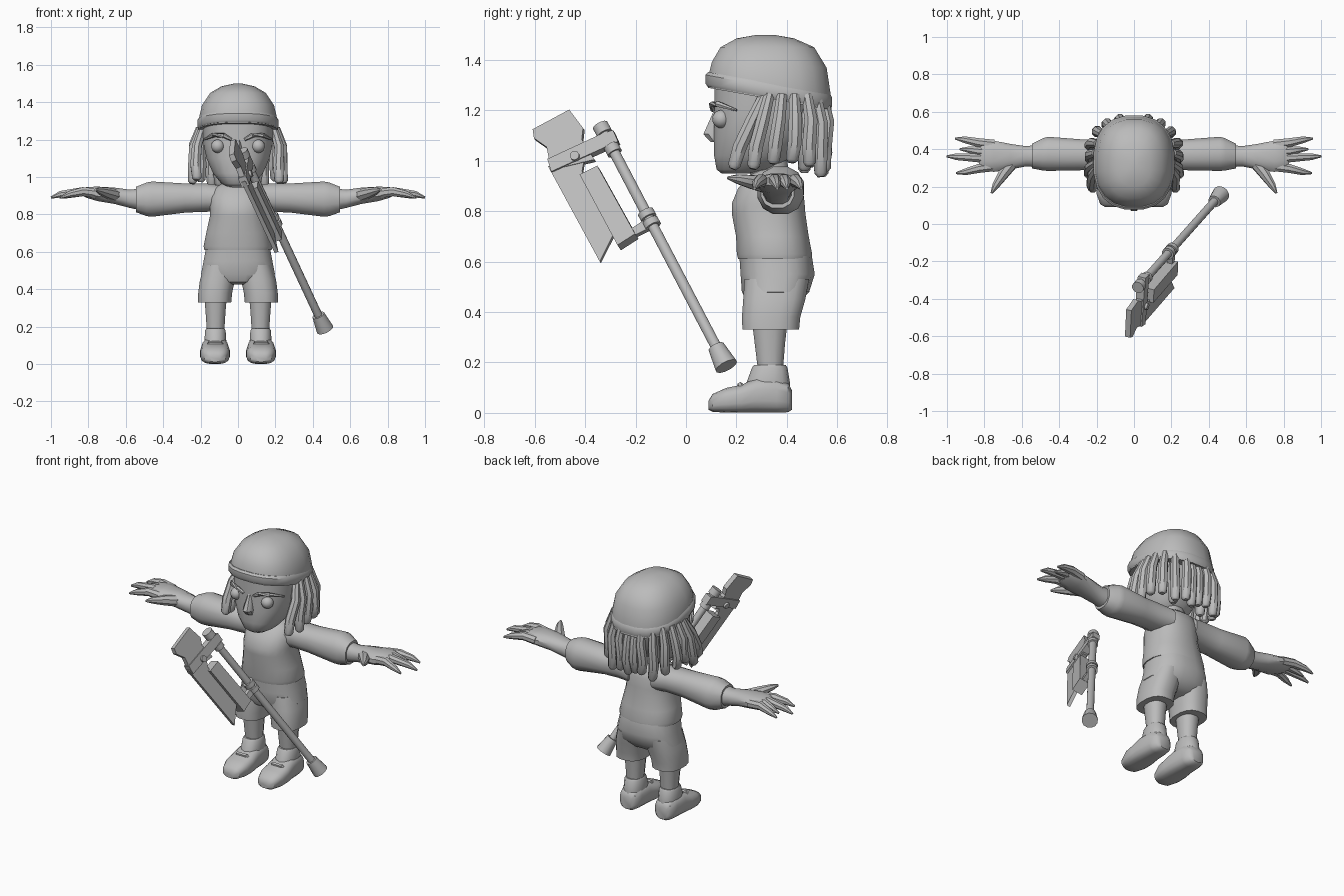
import bpy, bmesh, math, random
from mathutils import Vector as V

random.seed(4)
grey = bpy.data.materials.new("plain_grey")
grey.diffuse_color = (0.5, 0.5, 0.5, 1)


def finish(name, bm, angle=40):
    bmesh.ops.recalc_face_normals(bm, faces=bm.faces)
    me = bpy.data.meshes.new(name)
    bm.to_mesh(me)
    bm.free()
    me.materials.append(grey)
    ob = bpy.data.objects.new(name, me)
    bpy.context.collection.objects.link(ob)
    bpy.ops.object.select_all(action='DESELECT')
    ob.select_set(True)
    bpy.context.view_layer.objects.active = ob
    if angle:
        bpy.ops.object.shade_smooth_by_angle(angle=math.radians(angle))
    return ob


def skin(name, rings, n=16, p=2.0, angle=40):
    """Skin superellipse rings, each given as (centre, half axis, half axis)."""
    bm = bmesh.new()
    loops = []
    for c, u, v in rings:
        loop = []
        for i in range(n):
            a = 2 * math.pi * (i + 0.5) / n
            cs, sn = math.cos(a), math.sin(a)
            loop.append(bm.verts.new(c + u * math.copysign(abs(cs) ** (2 / p), cs)
                                     + v * math.copysign(abs(sn) ** (2 / p), sn)))
        loops.append(loop)
    for a, b in zip(loops, loops[1:]):
        for i in range(n):
            j = (i + 1) % n
            bm.faces.new((a[i], a[j], b[j], b[i]))
    bm.faces.new(loops[0])
    bm.faces.new(loops[-1])
    return finish(name, bm, angle)


def stack(name, rows, cx=0, n=16, p=2.3):
    """Upright form; rows are (z, front y, back y, half width, x offset, slope)."""
    rings = []
    for z, f, b, w, *more in rows:
        dx, slope = (list(more) + [0, 0])[:2]
        r = (b - f) / 2
        rings.append((V((cx + dx, (f + b) / 2, z)), V((w, 0, 0)), V((0, r, r * slope))))
    return skin(name, rings, n, p)


def along_x(name, rows, s, n=12, p=2.3):
    """Sideways form; rows are (x, centre y, centre z, half y, half z)."""
    return skin(name, [(V((s * x, y, z)), V((0, a, 0)), V((0, 0, b)))
                       for x, y, z, a, b in rows], n, p)


def tube(name, pts, radii, n=8, angle=40):
    pts = [V(q) for q in pts]
    rings = []
    for i, c in enumerate(pts):
        d = (pts[min(i + 1, len(pts) - 1)] - pts[max(i - 1, 0)]).normalized()
        u = d.cross(V((1, 0, 0)) if abs(d.x) < 0.8 else V((0, 0, 1))).normalized()
        rings.append((c, u * radii[i], d.cross(u) * radii[i]))
    return skin(name, rings, n, 2, angle)


# Head, nose and cap
stack("head", [(.95, .14, .26, .06), (.965, .12, .36, .09), (1.02, .11, .42, .135),
               (1.1, .11, .47, .17), (1.18, .11, .5, .187), (1.3, .11, .53, .19)], n=20, p=2.4)
stack("nose", [(1.2, .11, .14, .012), (1.105, .066, .15, .032), (1.075, .095, .15, .024)], n=8)
stack("cap", [(1.245, .085, .58, .213, 0, -.18), (1.30, .085, .575, .213, 0, -.12),
              (1.38, .10, .56, .195, 0, -.05), (1.45, .135, .51, .15), (1.485, .2, .43, .09),
              (1.499, .28, .35, .025)], n=20, p=2.4)
stack("cap_band", [(1.25, .082, .578, .213, 0, -.18), (1.262, .074, .582, .219, 0, -.18),
                   (1.295, .074, .582, .219, 0, -.18), (1.308, .085, .574, .21, 0, -.18)],
      n=20, p=2.4)

# Neck, shirt and hips
stack("neck", [(.9, .26, .42, .08), (1.02, .24, .4, .075)], n=12)
stack("shirt", [(.61, .205, .5, .182), (.63, .2, .502, .186), (.7, .197, .488, .172),
                (.79, .18, .475, .152), (.83, .18, .472, .152), (.89, .205, .465, .15),
                (.94, .25, .45, .13), (.965, .28, .42, .085)], n=20)
stack("shorts_hips", [(.625, .21, .5, .172), (.55, .215, .512, .186), (.48, .22, .49, .2),
                      (.44, .24, .45, .15), (.425, .28, .41, .1)], n=20, p=2.5)

for side, s in (("right", 1), ("left", -1)):
    # Eyes and brows
    bm = bmesh.new()
    bmesh.ops.create_uvsphere(bm, u_segments=14, v_segments=10, radius=.036)
    bmesh.ops.translate(bm, verts=bm.verts, vec=(s * .108, .14, 1.165))
    finish(side + "_eye", bm)
    tube(side + "_brow", [(s * .035, .105, 1.2), (s * .075, .103, 1.222),
                          (s * .13, .125, 1.225), (s * .185, .2, 1.2)],
         [.008, .013, .013, .005], 6)

    # Sleeve and hand
    along_x(side + "_sleeve", [(.08, .37, .885, .1, .07), (.17, .37, .89, .085, .078),
                               (.28, .37, .888, .085, .08), (.46, .375, .882, .094, .097),
                               (.49, .372, .881, .088, .092), (.545, .363, .88, .068, .07)], s)
    along_x(side + "_palm", [(.52, .363, .88, .06, .06), (.58, .362, .884, .056, .05),
                             (.66, .36, .9, .07, .045), (.75, .362, .91, .086, .04),
                             (.81, .366, .918, .08, .03), (.83, .366, .918, .065, .018)], s)
    for i, (by, tx, ty) in enumerate([(.425, .955, .457), (.385, .93, .4),
                                      (.35, 1.0, .362), (.308, .95, .272)]):
        tube(f"{side}_finger_{i + 1}",
             [(s * .75, by, .912), (s * .83, by * .7 + ty * .3, .922),
              (s * (tx - .05), by * .2 + ty * .8, .908), (s * tx, ty, .89)],
             [.028, .026, .019, .006])
    tube(side + "_thumb", [(s * .65, .33, .9), (s * .7, .265, .915),
                           (s * .74, .205, .927), (s * .762, .165, .932)],
         [.035, .03, .02, .006])

    # Shorts leg, shin and shoe
    stack(side + "_shorts_leg", [(.53, .23, .49, .085, -.03), (.45, .225, .475, .095, -.015),
                                 (.38, .22, .455, .092, -.003), (.33, .222, .45, .09)],
          s * .125, p=2.5) if s > 0 else \
        stack(side + "_shorts_leg", [(.53, .23, .49, .085, .03), (.45, .225, .475, .095, .015),
                                     (.38, .22, .455, .092, .003), (.33, .222, .45, .09)],
              s * .125, p=2.5)
    stack(side + "_shin", [(.36, .26, .405, .062), (.28, .27, .395, .055),
                           (.16, .285, .385, .047)], s * .12, n=12)
    foot = [(.09, .012, .05, .03), (.105, .004, .075, .058), (.16, 0, .1, .078),
            (.22, 0, .112, .08), (.28, 0, .14, .074), (.36, 0, .14, .068),
            (.405, .002, .12, .056), (.42, .012, .09, .035)]
    skin(side + "_shoe", [(V((s * .123, y, (a + b) / 2)), V((w, 0, 0)), V((0, 0, (b - a) / 2)))
                          for y, a, b, w in foot], 16, 2.9)
    stack(side + "_shoe_collar", [(.06, .22, .415, .06), (.12, .24, .412, .06),
                                  (.18, .262, .402, .056), (.19, .27, .395, .05)], s * .121, n=14)
    tube(side + "_shoe_strap", [(s * .123 - .055, .235, .085), (s * .123 - .03, .215, .11),
                                (s * .123 + .03, .215, .11), (s * .123 + .055, .235, .085)],
         [.01, .013, .013, .01], 6)

    # Hanging locks of hair: root x, y and tip x, y, z
    locks = [(.19, .31, .222, .185, .975), (.20, .33, .245, .265, .97),
             (.205, .38, .238, .345, 1.0), (.195, .43, .23, .42, .98),
             (.17, .48, .2, .49, .97), (.125, .515, .14, .535, .935),
             (.065, .54, .075, .55, .965), (.02, .53, .025, .54, .945), (.1, .46, .1, .47, .95)]
    for i, (x, y, tx, ty, tz) in enumerate(locks):
        a, b = V((s * x, y, 1.26)), V((s * tx, ty, tz + random.uniform(-.015, .015)))
        bulge = V((s * x * .1, (y - .36) * .1, 0))
        k = random.uniform(-.008, .008)
        tube(f"{side}_hair_lock_{i + 1}",
             [a, a.lerp(b, .35) + bulge, a.lerp(b, .7) + bulge * .5 + V((k, k, 0)),
              a.lerp(b, .95), b], [.022, .028, .03, .027, .014])

# Axe handle with end cap and rings
top, low = V((.02, -.34, 1.14)), V((.465, .16, .185))
for name, a, b, ra, rb in (("axe_handle", 0, .97, .022, .022), ("axe_top_ring", 0, .035, .033, .033),
                           ("axe_upper_ring", .085, .115, .031, .031),
                           ("axe_middle_ring", .36, .385, .034, .034),
                           ("axe_lower_ring", .395, .42, .034, .034),
                           ("axe_end_cap", .92, 1, .034, .047)):
    tube(name, [top.lerp(low, a), top.lerp(low, b)], [ra, rb], 12)

# Axe head: slabs lying in the plane through the handle
normal = V((-.923, .214, -.317)).normalized()


def on_plane(y, z):
    return V((.02 + .232 * (y + .34) - .343 * (z - 1.14), y, z))


def slab(name, outline, thick):
    bm = bmesh.new()
    f = bm.faces.new([bm.verts.new(on_plane(*q) - normal * thick / 2) for q in outline])
    new = bmesh.ops.extrude_face_region(bm, geom=[f])["geom"]
    bmesh.ops.translate(bm, vec=normal * thick,
                        verts=[g for g in new if isinstance(g, bmesh.types.BMVert)])
    return finish(name, bm, 0)


slab("axe_upper_blade", [(-.605, 1.12), (-.46, 1.198), (-.405, 1.125), (-.41, 1.08),
                         (-.36, 1.0), (-.53, .96), (-.54, 1.0), (-.55, 1.05), (-.6, 1.085)], .03)
slab("axe_lower_blade", [(-.545, .975), (-.34, .597), (-.285, .705), (-.41, .955),
                         (-.40, 1.01)], .022)
slab("axe_bracket", [(-.545, 1.0), (-.53, .95), (-.265, 1.07), (-.285, 1.115), (-.33, 1.1)], .045)
slab("axe_block", [(-.415, .935), (-.345, .97), (-.195, .70), (-.265, .655)], .065)
slab("axe_link", [(-.27, .665), (-.255, .70), (-.14, .775), (-.13, .735)], .03)
bolt = on_plane(-.435, 1.01)
tube("axe_bolt", [bolt - normal * .035, bolt + normal * .035], [.019, .019], 10)
